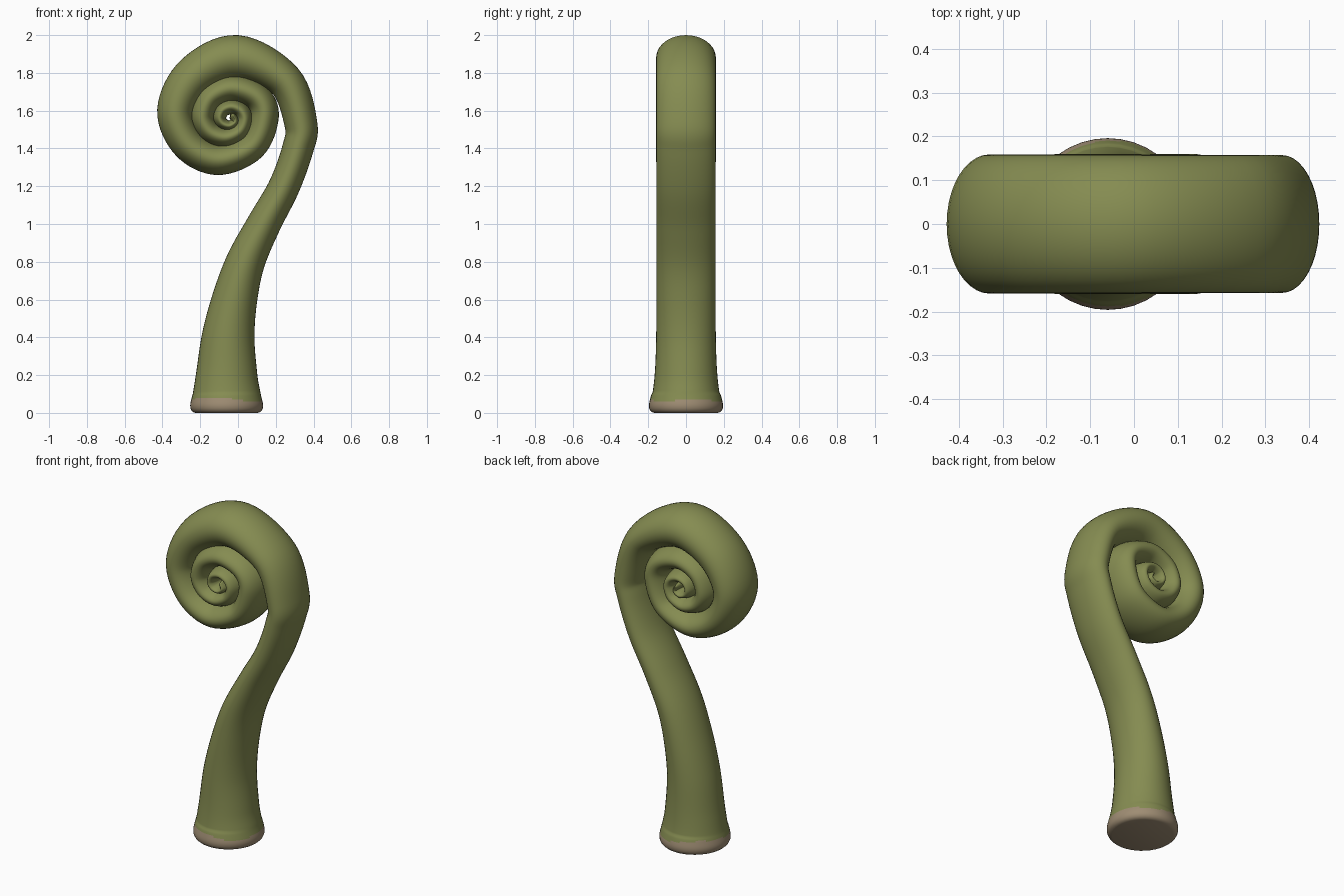
import bpy, bmesh, math
from mathutils import Vector

if "Cube" in bpy.data.objects:
    bpy.data.objects.remove(bpy.data.objects["Cube"])


def material(name, rgb):
    m = bpy.data.materials.new(name)
    m.diffuse_color = (*rgb, 1)
    m.use_nodes = True
    m.node_tree.nodes["Principled BSDF"].inputs["Base Color"].default_value = m.diffuse_color
    return m


green = material("fern green", (0.235, 0.262, 0.083))
brown = material("root brown", (0.345, 0.265, 0.172))

# Centre line and in-plane half width: (x, z, half width)
STEM = [(-.06, .10, .180), (-.06, .20, .163), (-.052, .40, .140), (-.018, .60, .120),
        (.040, .80, .103), (.137, 1.0, .090), (.245, 1.2, .083), (.317, 1.4, .083),
        (.333, 1.53, .087), (.247, 1.76, .095)]
COIL = [(-.005, 1.893, .107), (-.235, 1.795, .099), (-.340, 1.60, .088), (-.270, 1.415, .079),
        (-.105, 1.332, .073), (.080, 1.405, .068), (.148, 1.57, .068), (.105, 1.678, .065),
        (-.030, 1.726, .065), (-.150, 1.675, .061), (-.195, 1.57, .058), (-.155, 1.485, .053),
        (-.070, 1.452, .049), (.010, 1.485, .045), (.040, 1.55, .041), (.020, 1.602, .038),
        (-.032, 1.625, .036), (-.082, 1.608, .034), (-.102, 1.565, .032), (-.085, 1.53, .029),
        (-.045, 1.517, .026), (-.012, 1.54, .023), (-.025, 1.572, .018)]
SIDES, STEPS = 40, 8


def spline(pts):
    """Smooth curve through the points, sampled evenly between them."""
    out = []
    for i in range(len(pts) - 1):
        a, b, c, d = (Vector(pts[min(max(i + k, 0), len(pts) - 1)]) for k in (-1, 0, 1, 2))
        for s in range(STEPS):
            t = s / STEPS
            out.append(0.5 * (2 * b + (c - a) * t + (2 * a - 5 * b + 4 * c - d) * t * t
                              + (3 * b - a - 3 * c + d) * t ** 3))
    return out + [Vector(pts[-1])]


def depth(z, u):
    """Half thickness along y: flared foot, even stem, slightly thinner coil heart."""
    return 0.155 + 0.034 * math.exp(-max(z - 0.05, 0) / 0.13) + 0.005 * min(u * 2, 1) - 0.02 * max(u - .5, 0) * 2


bm = bmesh.new()
rings = []


def add_ring(centre, normal, half_width, half_depth):
    rings.append([bm.verts.new(centre + normal * (half_width * math.cos(a))
                               + Vector((0, half_depth * math.sin(a), 0)))
                  for a in (2 * math.pi * k / SIDES for k in range(SIDES))])


# Rounded foot
for z, r in ((0, .165), (.004, .177), (.012, .186), (.025, .192), (.04, .193),
             (.05, .192), (.06, .190), (.07, .1875), (.08, .185), (.09, .1825)):
    add_ring(Vector((-.06, 0, z)), Vector((1, 0, 0)), r, r + .003)

# Stem and coil, with coils pressed a little into the turn inside them
path = spline(STEM + COIL)
start = len(STEM) * STEPS
for i, p in enumerate(path):
    q, r = path[max(i - 1, 0)], path[min(i + 1, len(path) - 1)]
    t = Vector((r.x - q.x, 0, r.y - q.y)).normalized()
    n = Vector((t.z, 0, -t.x))
    press = 0.12 * p.z * min(max((i - start + 8) / 8, 0), 1)
    u = i / (len(path) - 1)
    add_ring(Vector((p.x, 0, p.y)) - n * press, n, p.z + press, depth(p.y, u) if i else .182)

# Rounded tip
p = path[-1]
for k in (0.35, 0.7, 0.95):
    f = math.sqrt(1 - k * k)
    add_ring(Vector((p.x, 0, p.y)) + t * p.z * k, n, p.z * f, depth(p.y, 1) * f)

for a, b in zip(rings, rings[1:]):
    for k in range(SIDES):
        j = (k + 1) % SIDES
        bm.faces.new((a[k], a[j], b[j], b[k]))
bm.faces.new(rings[0])
bm.faces.new(rings[-1])
bmesh.ops.recalc_face_normals(bm, faces=bm.faces)

# Brown foot with an uneven upper edge
for f in bm.faces:
    c = f.calc_center_median()
    a = math.atan2(c.y, c.x + .06)
    f.material_index = int(c.z < .073 + .008 * math.sin(3 * a + 1) - .008 * math.cos(a))

mesh = bpy.data.meshes.new("fern_frond")
bm.to_mesh(mesh)
bm.free()
mesh.materials.append(green)
mesh.materials.append(brown)
frond = bpy.data.objects.new("fern_frond", mesh)
bpy.context.collection.objects.link(frond)
bpy.context.view_layer.objects.active = frond
frond.select_set(True)
bpy.ops.object.shade_smooth_by_angle(angle=math.radians(50))
